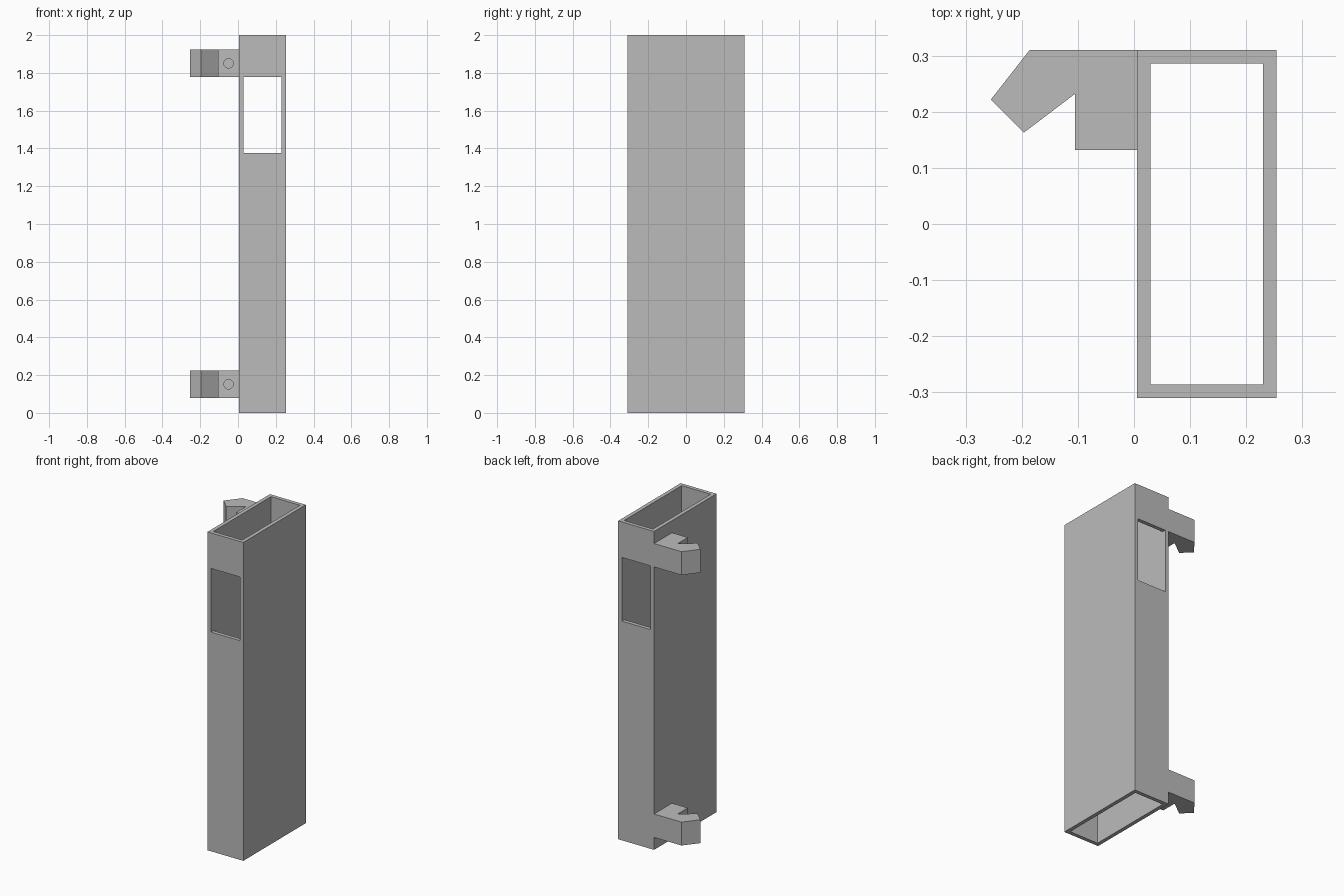
import bpy
import bmesh
from mathutils import Matrix, Vector

cube = bpy.data.objects.get("Cube")
if cube:
    bpy.data.objects.remove(cube, do_unlink=True)

grey = bpy.data.materials.new("plain_grey")
grey.use_nodes = True
colour = (0.5, 0.5, 0.5, 1)
grey.diffuse_color = colour
grey.node_tree.nodes["Principled BSDF"].inputs["Base Color"].default_value = colour


def add_object(name, bm):
    bmesh.ops.recalc_face_normals(bm, faces=bm.faces)
    mesh = bpy.data.meshes.new(name)
    bm.to_mesh(mesh)
    bm.free()
    mesh.materials.append(grey)
    obj = bpy.data.objects.new(name, mesh)
    bpy.context.collection.objects.link(obj)
    return obj


def prism(name, outline, bottom, top):
    bm = bmesh.new()
    face = bm.faces.new([bm.verts.new((x, y, bottom)) for x, y in outline])
    moved = bmesh.ops.extrude_face_region(bm, geom=[face])["geom"]
    verts = [v for v in moved if isinstance(v, bmesh.types.BMVert)]
    bmesh.ops.translate(bm, verts=verts, vec=(0, 0, top - bottom))
    return add_object(name, bm)


def box(name, x0, x1, y0, y1, z0, z1):
    return prism(name, [(x0, y0), (x1, y0), (x1, y1), (x0, y1)], z0, z1)


def cut(target, cutter):
    cutter.hide_render = True
    cutter.hide_viewport = True
    cutter.display_type = 'WIRE'
    mod = target.modifiers.new(cutter.name, 'BOOLEAN')
    mod.operation = 'DIFFERENCE'
    mod.solver = 'EXACT'
    mod.object = cutter


# Rectangular tube, open at both ends
LEFT, RIGHT, DEPTH, WALL = 0.005, 0.254, 0.31, 0.024
tube = box("tube", LEFT, RIGHT, -DEPTH, DEPTH, 0, 2)
cut(tube, box("bore_cutter", LEFT + WALL, RIGHT - WALL,
              -DEPTH + WALL, DEPTH - WALL, -0.1, 2.1))

# Window through the front and back walls
INSET = WALL + 0.0005
cut(tube, box("window_cutter", LEFT + INSET, RIGHT - INSET,
              -0.5, 0.5, 1.377, 1.777))

# Two hooked brackets, each with a blind screw hole in the front
hook = [(LEFT, DEPTH), (-0.186, DEPTH), (-0.255, 0.222), (-0.196, 0.163),
        (-0.105, 0.232), (-0.105, 0.132), (LEFT, 0.132)]
for label, base in (("lower", 0.078), ("upper", 1.777)):
    bracket = prism(label + "_bracket", hook, base, base + 0.147)
    bm = bmesh.new()
    centre = Vector((-0.05, 0.17, base + 0.0735))
    bmesh.ops.create_cone(bm, cap_ends=True, segments=32, radius1=0.025,
                          radius2=0.025, depth=0.2,
                          matrix=Matrix.Translation(centre) @ Matrix.Rotation(1.570796, 4, 'X'))
    cut(bracket, add_object(label + "_hole_cutter", bm))
